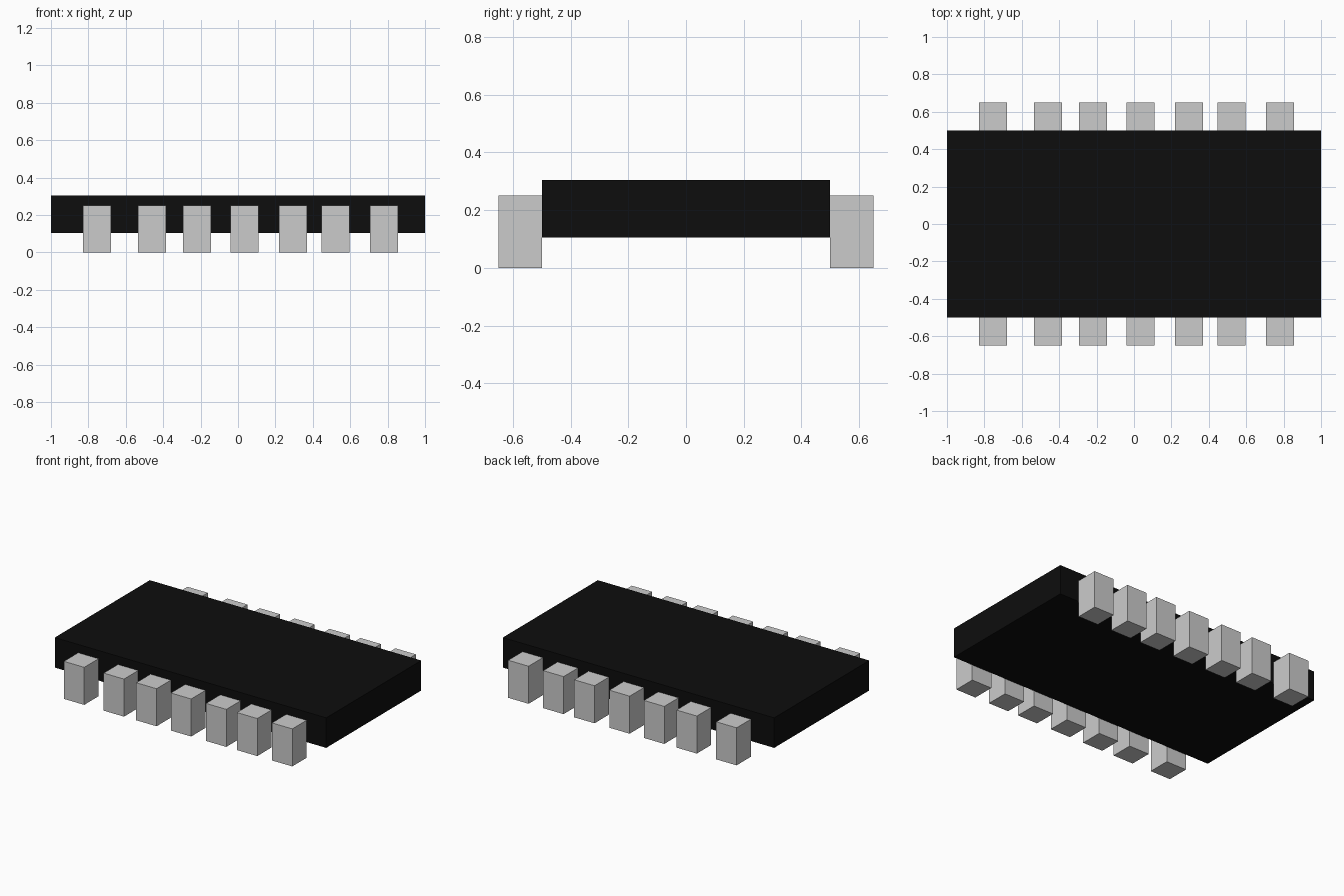
import bpy

if "Cube" in bpy.data.objects:
    bpy.data.objects.remove(bpy.data.objects["Cube"])

BODY_BOTTOM, BODY_TOP = 0.105, 0.305
PIN_XS = (-0.753, -0.46, -0.22, 0.035, 0.294, 0.522, 0.78)
PIN_W, PIN_D, PIN_H = 0.15, 0.15, 0.25


def box(name, centre, size):
    bpy.ops.mesh.primitive_cube_add(size=1, location=centre)
    obj = bpy.context.object
    obj.name = name
    obj.scale = size
    bpy.ops.object.transform_apply(location=False, rotation=False, scale=True)
    return obj


# Flat black slab held above the ground
body = box("chip_body", (0, 0, (BODY_BOTTOM + BODY_TOP) / 2),
           (2, 1, BODY_TOP - BODY_BOTTOM))
black = bpy.data.materials.new("black_casing")
black.diffuse_color = (0.004, 0.004, 0.004, 1)
black.use_nodes = True
black.node_tree.nodes["Principled BSDF"].inputs["Base Color"].default_value = black.diffuse_color
body.data.materials.append(black)

# Unevenly spaced rows of pins along the front and back edges
for side, sign in (("front", -1), ("back", 1)):
    for i, x in enumerate(PIN_XS, 1):
        box(f"{side}_pin_{i}", (x, sign * (0.5 + PIN_D / 2), PIN_H / 2),
            (PIN_W, PIN_D, PIN_H))
